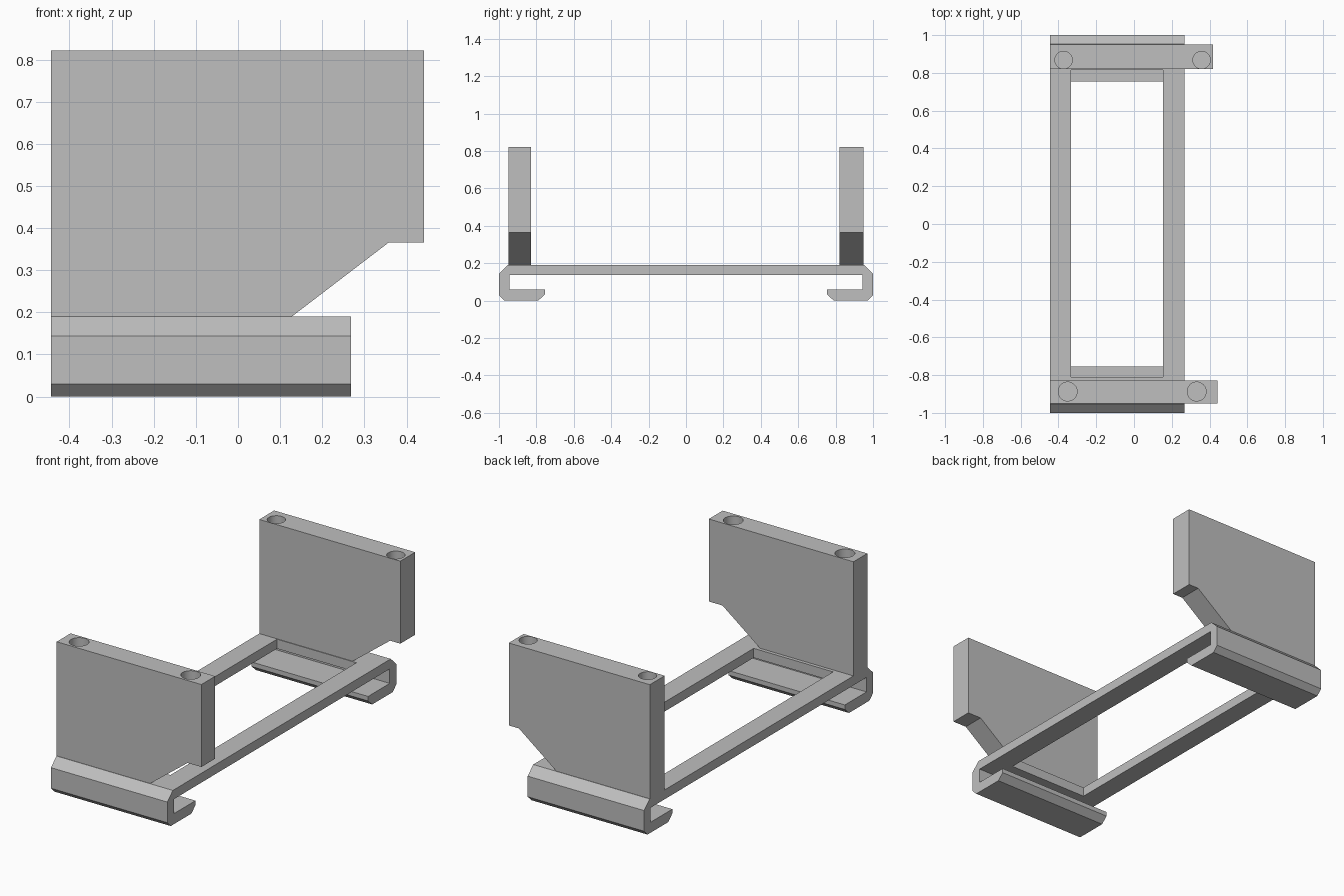
import bpy
import bmesh
from mathutils import Vector

cube = bpy.data.objects.get("Cube")
if cube:
    bpy.data.objects.remove(cube, do_unlink=True)

grey = bpy.data.materials.new("light_grey")
grey.use_nodes = True
colour = (0.52, 0.52, 0.52, 1)
grey.diffuse_color = colour
grey.node_tree.nodes["Principled BSDF"].inputs["Base Color"].default_value = colour


def finish(name, bm):
    bmesh.ops.recalc_face_normals(bm, faces=bm.faces)
    mesh = bpy.data.meshes.new(name)
    bm.to_mesh(mesh)
    bm.free()
    mesh.materials.append(grey)
    obj = bpy.data.objects.new(name, mesh)
    bpy.context.collection.objects.link(obj)
    return obj


def prism(name, points, direction):
    """Extrude a closed outline of 3D points along a direction."""
    bm = bmesh.new()
    face = bm.faces.new([bm.verts.new(p) for p in points])
    result = bmesh.ops.extrude_face_region(bm, geom=[face], use_keep_orig=True)
    moved = [v for v in result["geom"] if isinstance(v, bmesh.types.BMVert)]
    bmesh.ops.translate(bm, verts=moved, vec=Vector(direction))
    return finish(name, bm)


def cut(target, cutter):
    """Subtract a cutter and discard it."""
    mod = target.modifiers.new("cut", "BOOLEAN")
    mod.operation = "DIFFERENCE"
    mod.solver = "EXACT"
    mod.object = cutter
    bpy.context.view_layer.objects.active = target
    bpy.ops.object.modifier_apply(modifier=mod.name)
    bpy.data.objects.remove(cutter, do_unlink=True)


# Clip frame: half of the C-shaped section, mirrored front to back
X0, X1 = -0.444, 0.268
TOP = 0.19
half = [(0.943, 0.138), (0.943, 0.058), (0.754, 0.058), (0.754, 0.033),
        (0.79, 0), (0.97, 0), (1, 0.03), (1, 0.144), (0.952, TOP)]
section = half + [(-y, z) for y, z in reversed(half)]
frame = prism("clip_frame", [(X0, y, z) for y, z in section], (X1 - X0, 0, 0))

# Rectangular opening between the two rails
wx0, wx1, wy0, wy1 = -0.333, 0.153, -0.81, 0.816
opening = prism("opening_cutter",
                [(wx0, wy0, 0.1), (wx1, wy0, 0.1), (wx1, wy1, 0.1), (wx0, wy1, 0.1)],
                (0, 0, 0.2))
cut(frame, opening)


# Upright plates with a sloped lower corner and two blind screw holes
def upright(name, y0, y1, end, holes, hole_y, radius):
    height = 0.821
    outline = [(X0, TOP), (0.128, TOP), (0.357, 0.365),
               (end, 0.365), (end, height), (X0, height)]
    plate = prism(name, [(x, y0, z) for x, z in outline], (0, y1 - y0, 0))
    for x in holes:
        bm = bmesh.new()
        bmesh.ops.create_cone(bm, cap_ends=True, segments=48, radius1=radius,
                              radius2=radius, depth=0.5)
        bmesh.ops.translate(bm, verts=bm.verts, vec=(x, hole_y, height))
        cut(plate, finish("hole_cutter", bm))
    return plate


front = upright("front_upright", -0.95, -0.829, 0.441, (-0.351, 0.332), -0.887, 0.05)
back = upright("back_upright", 0.82, 0.95, 0.419, (-0.373, 0.358), 0.868, 0.046)

# Smooth hole walls, keep all edges sharp
for obj in (front, back):
    bpy.ops.object.select_all(action="DESELECT")
    obj.select_set(True)
    bpy.context.view_layer.objects.active = obj
    bpy.ops.object.shade_smooth_by_angle()
